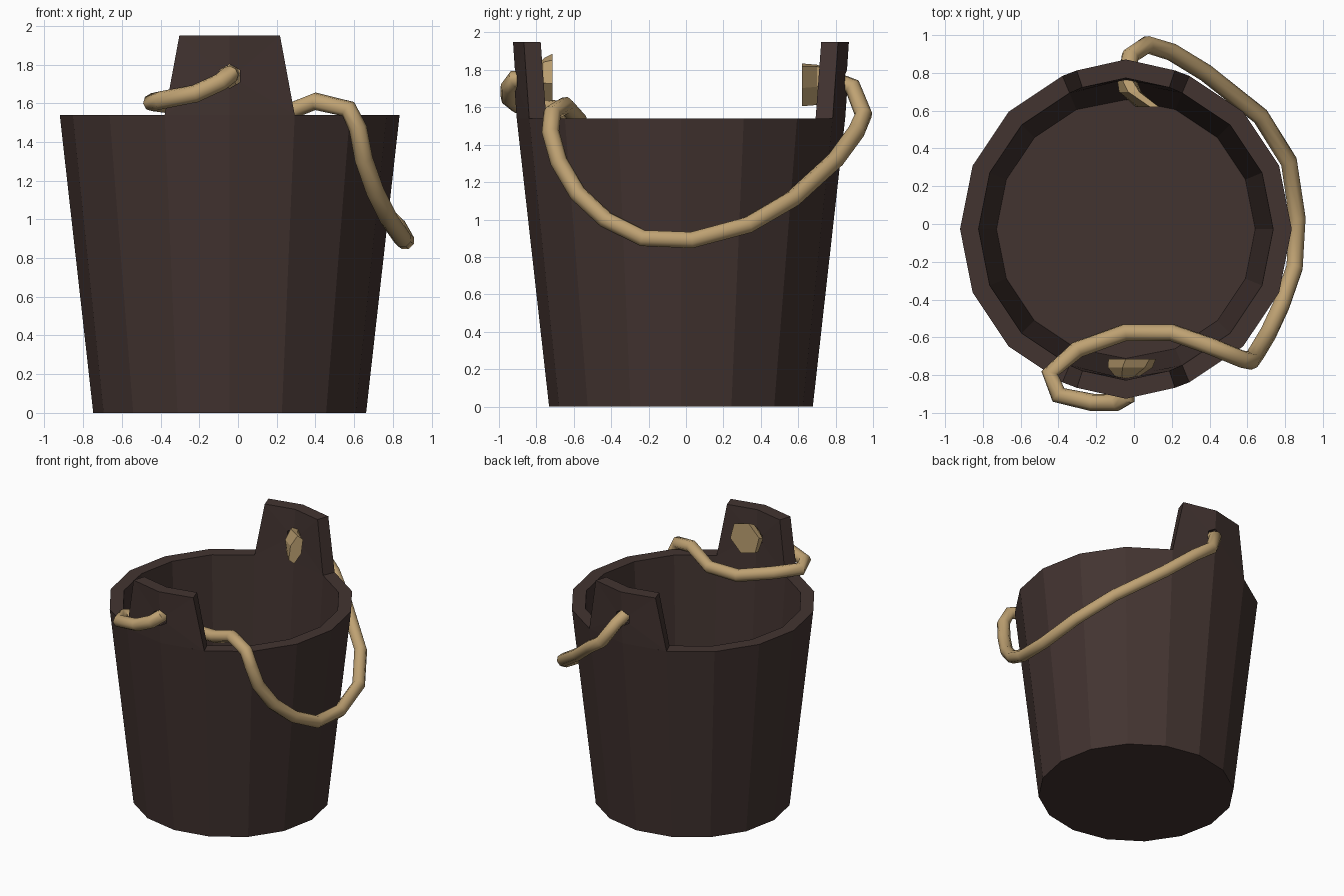
import bpy, bmesh, math
from mathutils import Vector, Matrix

if "Cube" in bpy.data.objects:
    bpy.data.objects.remove(bpy.data.objects["Cube"])

CX, CY = -0.043, -0.027      # bucket axis


def material(name, color):
    m = bpy.data.materials.new(name)
    m.diffuse_color = (*color, 1)
    m.use_nodes = True
    m.node_tree.nodes["Principled BSDF"].inputs["Base Color"].default_value = m.diffuse_color
    return m


wood = material("dark_wood", (0.055, 0.034, 0.03))
hemp = material("rope_fibre", (0.52, 0.36, 0.17))


def finish(bm, name, mat, smooth=False):
    bmesh.ops.recalc_face_normals(bm, faces=bm.faces)
    me = bpy.data.meshes.new(name)
    bm.to_mesh(me)
    bm.free()
    ob = bpy.data.objects.new(name, me)
    bpy.context.collection.objects.link(ob)
    me.materials.append(mat)
    for p in me.polygons:
        p.use_smooth = smooth
    return ob


def bridge(bm, a, b):
    n = len(a)
    for i in range(n):
        j = (i + 1) % n
        bm.faces.new((a[i], a[j], b[j], b[i]))


# Bucket: 16-sided tapered wall, rim, inner wall and floor
bm = bmesh.new()
rings = []
for z, r in [(0, 0.705), (1.54, 0.878), (1.54, 0.78), (0.12, 0.685)]:
    rings.append([bm.verts.new((CX + r * math.cos(i * math.tau / 16),
                                CY + r * math.sin(i * math.tau / 16), z))
                  for i in range(16)])
for a, b in zip(rings, rings[1:]):
    bridge(bm, a, b)
bm.faces.new(rings[0])
bm.faces.new(rings[-1])
finish(bm, "bucket_body", wood)


# Ears: two-facet plates on the rim, each with a rope hole
def ear(name, side):
    bm = bmesh.new()

    def loops(half_low, corner_low, mid_low, half_top, corner_top, mid_top):
        edge = [(-half_low, corner_low, 1.54), (0, mid_low, 1.54), (half_low, corner_low, 1.54),
                (half_top, corner_top, 1.95), (0, mid_top, 1.95), (-half_top, corner_top, 1.95)]
        mid = (mid_low + mid_top) / 2
        hole = []
        for a in (210, 270, 330, 30, 90, 150):
            x = 0.062 * math.cos(math.radians(a))
            hole.append((x, mid - 0.2 * abs(x), 1.74 + 0.062 * math.sin(math.radians(a))))
        return [[bm.verts.new((CX + x, CY + side * y, z)) for x, y, z in pts]
                for pts in (edge, hole)]

    out_edge, out_hole = loops(0.336, 0.811, 0.878, 0.26, 0.84, 0.898)
    in_edge, in_hole = loops(0.298, 0.72, 0.78, 0.23, 0.75, 0.80)
    bridge(bm, out_edge, out_hole)
    bridge(bm, out_hole, in_hole)
    bridge(bm, in_hole, in_edge)
    bridge(bm, in_edge, out_edge)
    finish(bm, name, wood)


ear("front_ear", -1)
ear("back_ear", 1)

# Rope: from the front hole, over the rim, hanging on the right, to the back hole
path = [(-0.04, -0.80, 1.75), (-0.04, -0.92, 1.75), (-0.09, -0.945, 1.71), (-0.22, -0.945, 1.65),
        (-0.40, -0.905, 1.615), (-0.445, -0.79, 1.605), (-0.30, -0.665, 1.585),
        (-0.05, -0.575, 1.53), (0.20, -0.575, 1.53), (0.40, -0.645, 1.61),
        (0.57, -0.715, 1.57), (0.62, -0.725, 1.47), (0.65, -0.68, 1.31),
        (0.71, -0.58, 1.14), (0.78, -0.43, 1.00), (0.85, -0.23, 0.90),
        (0.865, 0.03, 0.89), (0.82, 0.33, 0.97), (0.67, 0.57, 1.11),
        (0.38, 0.80, 1.32), (0.20, 0.91, 1.47), (0.07, 0.95, 1.56),
        (-0.02, 0.89, 1.71), (-0.04, 0.75, 1.76)]
cu = bpy.data.curves.new("rope_handle", 'CURVE')
cu.dimensions = '3D'
cu.bevel_depth = 0.047
cu.bevel_resolution = 2
cu.use_fill_caps = True
sp = cu.splines.new('POLY')
sp.points.add(len(path) - 1)
for p, co in zip(sp.points, path):
    p.co = (*co, 1)
cu.materials.append(hemp)
rope = bpy.data.objects.new("rope_handle", cu)
bpy.context.collection.objects.link(rope)
bpy.context.view_layer.objects.active = rope
rope.select_set(True)
bpy.ops.object.convert(target='MESH')
bpy.ops.object.shade_smooth_by_angle(angle=math.radians(50))


# Knots: flared six-sided rope ends inside the ears
def knot(name, sections):
    bm = bmesh.new()
    rings = []
    for center, rx, rz, twist in sections:
        rot = Matrix.Rotation(math.radians(twist), 3, 'Y')
        rings.append([bm.verts.new(Vector(center) + rot @ Vector(
            (rx * math.cos(i * math.tau / 6), 0, rz * math.sin(i * math.tau / 6))))
            for i in range(6)])
    for a, b in zip(rings, rings[1:]):
        bridge(bm, a, b)
    bm.faces.new(rings[0])
    bm.faces.new(rings[-1])
    finish(bm, name, hemp)


knot("front_knot", [((-0.04, -0.82, 1.75), 0.05, 0.05, 0),
                    ((-0.02, -0.76, 1.75), 0.12, 0.12, 10),
                    ((-0.01, -0.715, 1.76), 0.13, 0.13, 15)])
knot("back_knot", [((-0.04, 0.77, 1.76), 0.05, 0.05, 0),
                   ((-0.02, 0.70, 1.72), 0.06, 0.12, 10),
                   ((0.07, 0.62, 1.72), 0.05, 0.13, 20)])
